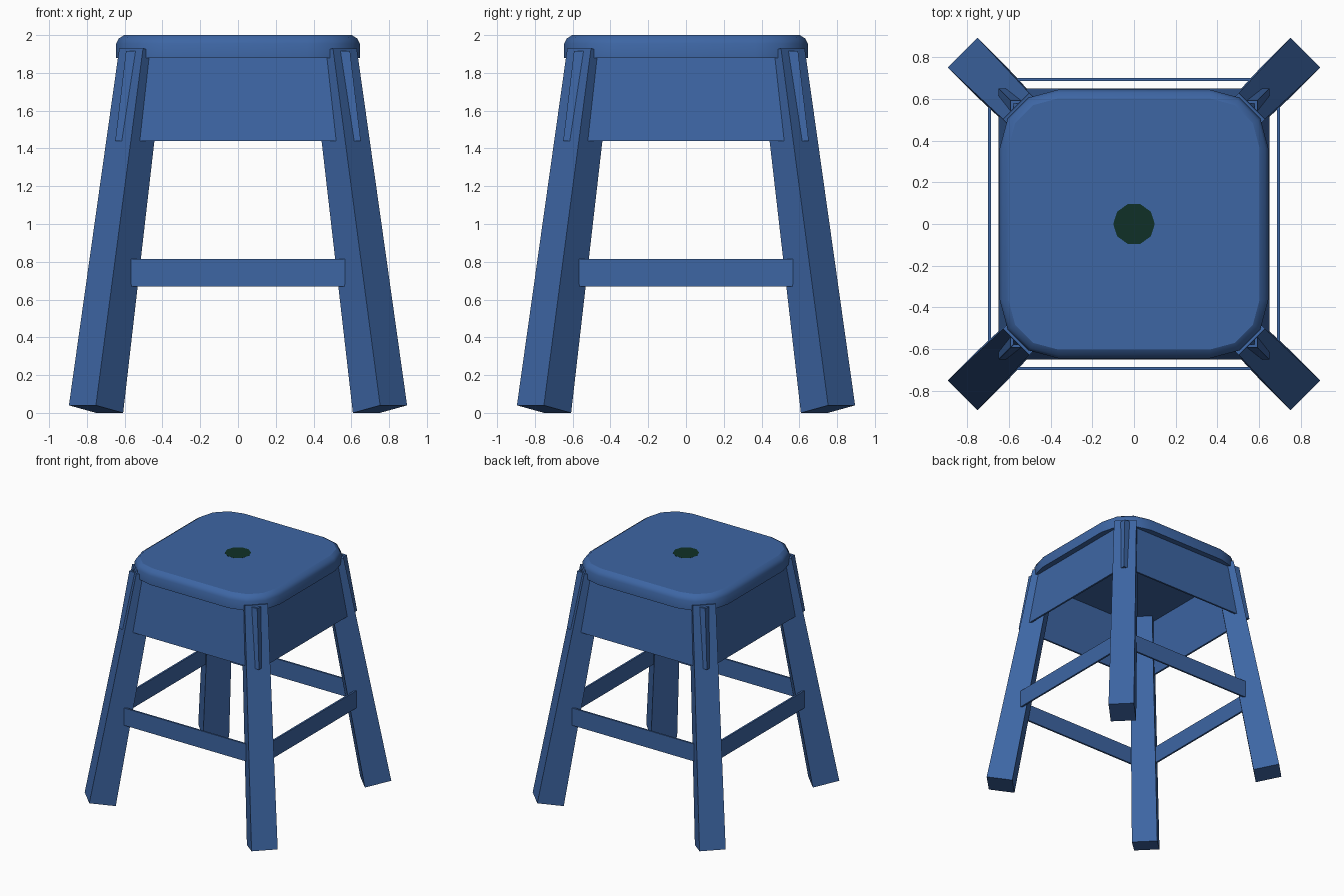
import bpy, bmesh
from math import cos, sin, pi, radians
from mathutils import Matrix, Vector

if "Cube" in bpy.data.objects:
    bpy.data.objects.remove(bpy.data.objects["Cube"])


def material(name, colour):
    mat = bpy.data.materials.new(name)
    mat.use_nodes = True
    mat.diffuse_color = (*colour, 1)
    mat.node_tree.nodes["Principled BSDF"].inputs["Base Color"].default_value = (*colour, 1)
    return mat


blue = material("blue paint", (0.047, 0.132, 0.37))
dark = material("dark green hole", (0.005, 0.03, 0.02))


def loft(name, rings, mat, turn=0, smooth_sides=False):
    """Join matching rings of points into a capped solid."""
    bm = bmesh.new()
    loops = [[bm.verts.new(p) for p in ring] for ring in rings]
    for low, high in zip(loops, loops[1:]):
        for i in range(len(low)):
            j = (i + 1) % len(low)
            bm.faces.new((low[i], low[j], high[j], high[i])).smooth = smooth_sides
    for loop in (loops[0], loops[-1]):
        cap = bm.faces.new(loop)
        for edge in cap.edges:
            edge.smooth = False
    bmesh.ops.recalc_face_normals(bm, faces=bm.faces)
    bm.transform(Matrix.Rotation(turn, 4, "Z"))
    mesh = bpy.data.meshes.new(name)
    bm.to_mesh(mesh)
    bm.free()
    mesh.materials.append(mat)
    obj = bpy.data.objects.new(name, mesh)
    bpy.context.collection.objects.link(obj)
    return obj


# Seat: rounded square with a softened upper rim
def rounded_square(half, radius, z, steps=3):
    c = half - radius
    ring = []
    for quarter in range(4):
        for s in range(steps + 1):
            p = Vector((c + radius * cos(s * pi / 2 / steps),
                        c + radius * sin(s * pi / 2 / steps), z))
            ring.append(Matrix.Rotation(quarter * pi / 2, 3, "Z") @ p)
    return ring


rim = [(0, 1.88), (0, 1.955), (0.014, 1.982), (0.042, 2.0)]
loft("seat", [rounded_square(0.645 - d, 0.28 - d, z) for d, z in rim],
     blue, smooth_sides=True)

# Finger hole: thin dark disc
loft("finger_hole", [[(0.1 * cos(i * pi / 5), 0.1 * sin(i * pi / 5), z)
                      for i in range(10)] for z in (1.997, 2.001)], dark)


# Legs: tapered and splayed along the diagonals
def leg_end(outer, outer_z, inner, inner_z, w):
    return [(outer, -w, outer_z), (outer, w, outer_z), (inner, w, inner_z), (inner, -w, inner_z)]


corners = ("back_left", "back_right", "front_right", "front_left")
for i, corner in enumerate(corners):
    loft(corner + "_leg", [leg_end(1.165, 0.04, 0.961, 0, 0.101),
                           leg_end(0.80, 1.93, 0.64, 1.90, 0.089)],
         blue, turn=radians(45 + 90 * i))

# Apron boards and stretchers on each side
APRON_T, RAIL_T = 0.015, 0.015


def apron_edge(half, z):
    inner = half - APRON_T
    return [(half, -half, z), (half, half, z), (inner, inner, z), (inner, -inner, z)]


def rail_edge(z):
    x, w = 0.702, 0.66
    return [(x, -w, z), (x, w, z), (x - RAIL_T, w, z), (x - RAIL_T, -w, z)]


for i, side in enumerate(("left", "back", "right", "front")):
    loft(side + "_apron", [apron_edge(0.65, 1.44), apron_edge(0.593, 1.915)],
         blue, turn=i * pi / 2)
    loft(side + "_stretcher", [rail_edge(0.67), rail_edge(0.815)],
         blue, turn=i * pi / 2)
